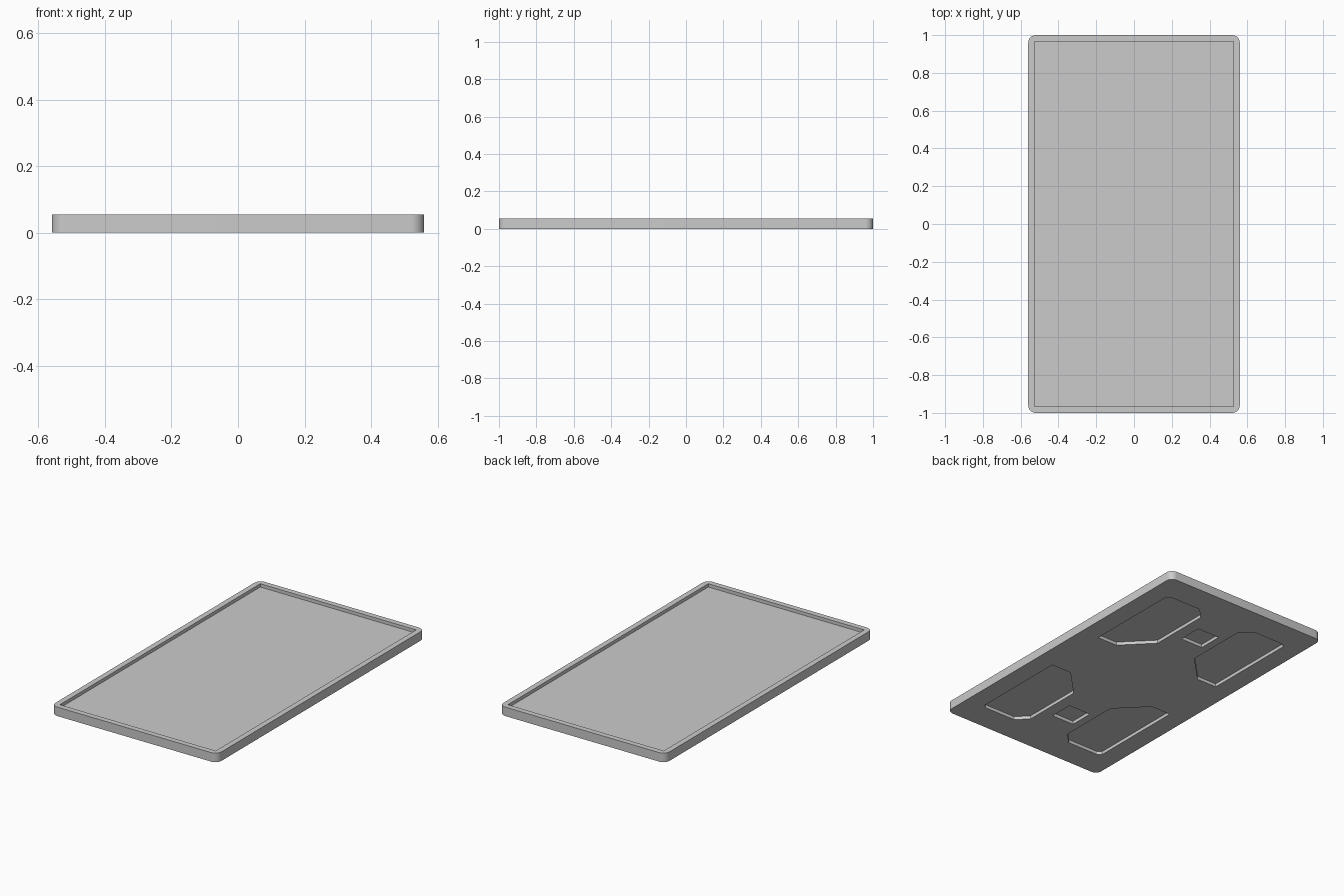
import bpy, bmesh, math

if "Cube" in bpy.data.objects:
    bpy.data.objects.remove(bpy.data.objects["Cube"])

W, L, H = 0.56, 1.0, 0.055      # half width, half length, height
R, RIM, DEPTH = 0.04, 0.034, 0.02


def prism(name, outline, z0, z1):
    """Closed solid made by extruding a flat outline from z0 to z1."""
    bm = bmesh.new()
    face = bm.faces.new([bm.verts.new((x, y, z0)) for x, y in outline])
    top = bmesh.ops.extrude_face_region(bm, geom=[face])["geom"]
    bmesh.ops.translate(bm, vec=(0, 0, z1 - z0),
                        verts=[v for v in top if isinstance(v, bmesh.types.BMVert)])
    bmesh.ops.recalc_face_normals(bm, faces=bm.faces)
    mesh = bpy.data.meshes.new(name)
    bm.to_mesh(mesh)
    bm.free()
    ob = bpy.data.objects.new(name, mesh)
    bpy.context.collection.objects.link(ob)
    return ob


def rect(x0, x1, y0, y1):
    return [(x0, y0), (x1, y0), (x1, y1), (x0, y1)]


# Tray slab with rounded corners
outline = []
for k, (sx, sy) in enumerate([(1, 1), (-1, 1), (-1, -1), (1, -1)]):
    for i in range(9):
        a = math.pi / 2 * (k + i / 8)
        outline.append((sx * (W - R) + R * math.cos(a), sy * (L - R) + R * math.sin(a)))
tray = prism("tray", outline, 0, H)

# Square-cornered recess on top
cutters = [prism("top_recess_cutter", rect(RIM - W, W - RIM, RIM - L, L - RIM), H - DEPTH, H + 0.1)]

# Four mirrored chamfered pockets underneath
pocket = [(0.44, 0.205), (0.44, 0.81), (0.415, 0.827), (0.205, 0.827),
          (0.138, 0.76), (0.138, 0.375), (0.305, 0.205)]
for sx in (1, -1):
    for sy in (1, -1):
        cutters.append(prism("pocket_cutter", [(sx * x, sy * y) for x, y in pocket], -0.1, DEPTH))

# Two small square pockets underneath
for y0 in (0.5, -0.65):
    cutters.append(prism("small_pocket_cutter", rect(-0.088, 0.064, y0, y0 + 0.15), -0.1, DEPTH))

# Cut the recesses
bpy.context.view_layer.objects.active = tray
tray.select_set(True)
for c in cutters:
    mod = tray.modifiers.new("cut", "BOOLEAN")
    mod.operation, mod.solver, mod.object = "DIFFERENCE", "EXACT", c
    bpy.ops.object.modifier_apply(modifier=mod.name)
    bpy.data.objects.remove(c)

bpy.ops.object.shade_smooth_by_angle(angle=math.radians(30))
